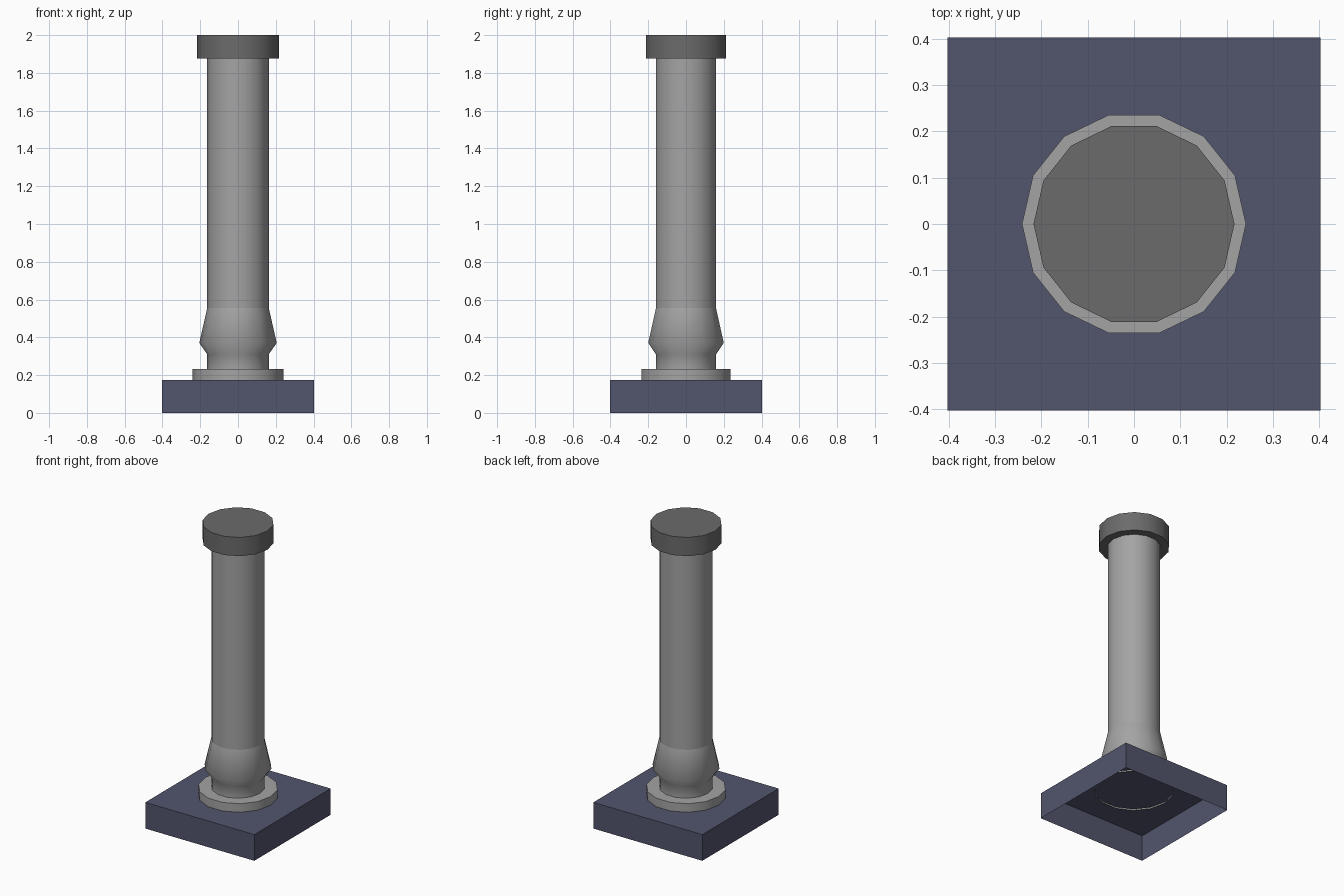
import bpy
import bmesh
from math import cos, sin, tau, radians

cube = bpy.data.objects.get("Cube")
if cube:
    bpy.data.objects.remove(cube, do_unlink=True)

SIDES = 14


def material(name, rgb):
    mat = bpy.data.materials.new(name)
    mat.use_nodes = True
    color = (*rgb, 1.0)
    mat.diffuse_color = color
    mat.node_tree.nodes["Principled BSDF"].inputs["Base Color"].default_value = color
    return mat


def finish(name, bm, mat, smooth=True):
    mesh = bpy.data.meshes.new(name)
    bm.to_mesh(mesh)
    bm.free()
    mesh.materials.append(mat)
    obj = bpy.data.objects.new(name, mesh)
    bpy.context.collection.objects.link(obj)
    if smooth:
        bpy.ops.object.select_all(action="DESELECT")
        obj.select_set(True)
        bpy.context.view_layer.objects.active = obj
        bpy.ops.object.shade_smooth_by_angle(angle=radians(50))
    return obj


def turned(name, profile, mat, cap_top=False, cap_bottom=False):
    """Sweep a (radius, height) profile, listed bottom to top, around z."""
    bm = bmesh.new()
    rings = [[bm.verts.new((r * cos(tau * i / SIDES), r * sin(tau * i / SIDES), z))
              for i in range(SIDES)] for r, z in profile]
    for low, high in zip(rings, rings[1:]):
        for i in range(SIDES):
            j = (i + 1) % SIDES
            bm.faces.new((low[i], low[j], high[j], high[i]))
    if cap_top:
        bm.faces.new(rings[-1])
    if cap_bottom:
        bm.faces.new(rings[0][::-1])
    return finish(name, bm, mat)


light_grey = material("light grey metal", (0.37, 0.37, 0.37))
dark_grey = material("dark grey cap", (0.147, 0.147, 0.147))
slate_blue = material("slate blue base", (0.084, 0.091, 0.153))

# Square base: a hollow box open underneath
bm = bmesh.new()
bmesh.ops.create_cube(bm, size=1)
bmesh.ops.scale(bm, vec=(0.806, 0.806, 0.175), verts=bm.verts)
bmesh.ops.translate(bm, vec=(0, 0, 0.0875), verts=bm.verts)
bm.normal_update()
underside = [f for f in bm.faces if f.normal.z < -0.5]
bmesh.ops.delete(bm, geom=underside, context="FACES_ONLY")
finish("base", bm, slate_blue, smooth=False)

# Flange, just sunk through the base top
turned("flange", [(0.242, 0.165), (0.242, 0.232)], light_grey, cap_top=True)

# Neck and flared collar, then the straight shaft
turned("collar", [(0.163, 0.232), (0.163, 0.31), (0.205, 0.37), (0.163, 0.555)], light_grey)
turned("shaft", [(0.163, 0.555), (0.163, 1.88)], light_grey)

# Wide cap
turned("cap", [(0.217, 1.875), (0.217, 2.0)], dark_grey, cap_top=True, cap_bottom=True)
